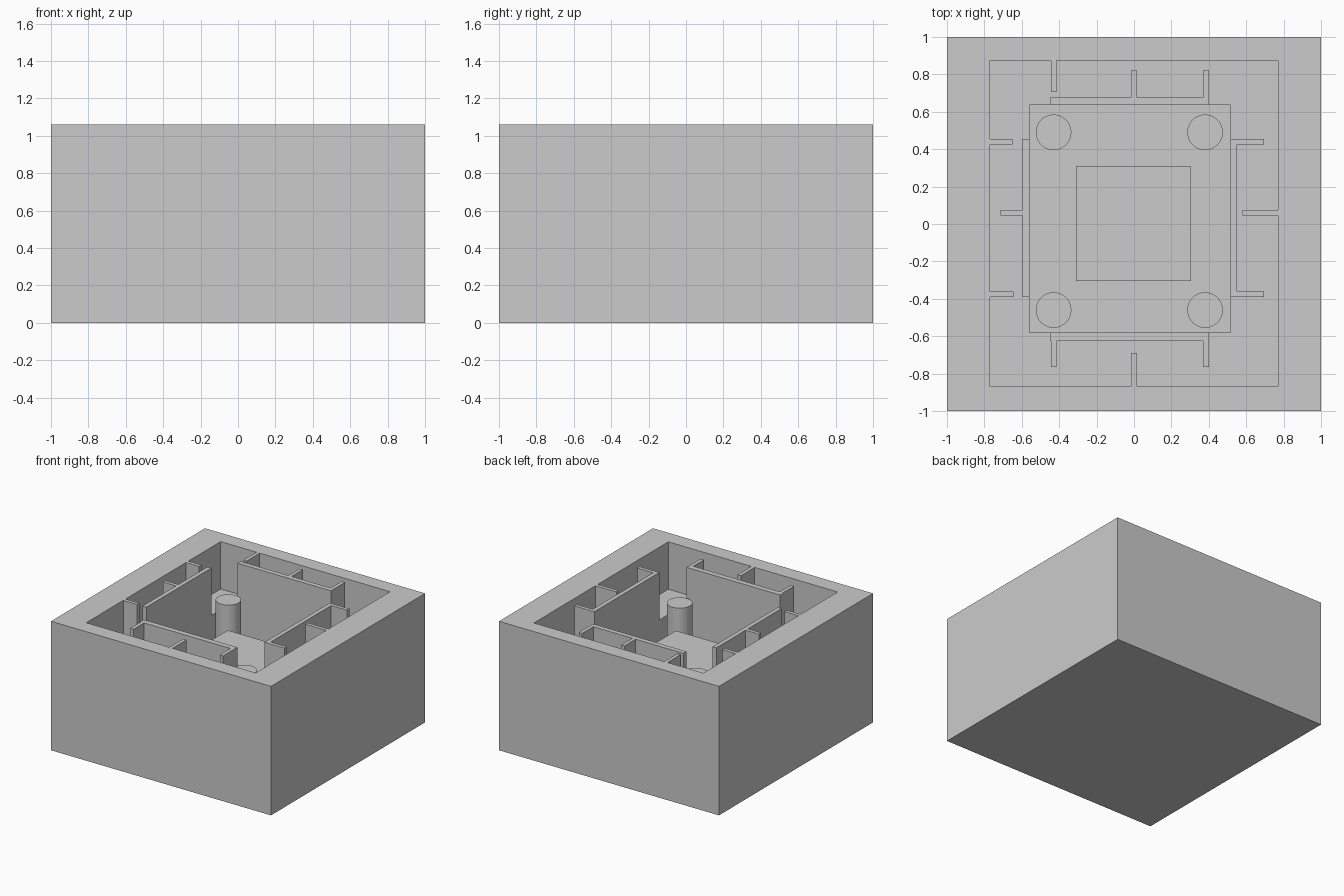
import bpy
import bmesh

cube = bpy.data.objects.get("Cube")
if cube:
    bpy.data.objects.remove(cube, do_unlink=True)

TOP, LEDGE, FLOOR, POST_TOP = 1.06, 0.67, 0.42, 0.82

grey = bpy.data.materials.new("light grey")
grey.use_nodes = True
colour = (0.6, 0.6, 0.6, 1)
grey.diffuse_color = colour
grey.node_tree.nodes["Principled BSDF"].inputs["Base Color"].default_value = colour


def finish(name, bm):
    bmesh.ops.recalc_face_normals(bm, faces=bm.faces)
    mesh = bpy.data.meshes.new(name)
    bm.to_mesh(mesh)
    bm.free()
    mesh.materials.append(grey)
    obj = bpy.data.objects.new(name, mesh)
    bpy.context.collection.objects.link(obj)
    return obj


def stepped_box(name, levels):
    """Bridge a chain of rectangles (x0, x1, y0, y1, z) and cap both ends."""
    bm = bmesh.new()
    rings = [[bm.verts.new((x, y, z)) for x, y in ((x0, y0), (x1, y0), (x1, y1), (x0, y1))]
             for x0, x1, y0, y1, z in levels]
    for a, b in zip(rings, rings[1:]):
        for i in range(4):
            j = (i + 1) % 4
            bm.faces.new((a[i], a[j], b[j], b[i]))
    bm.faces.new(rings[0])
    bm.faces.new(rings[-1])
    return finish(name, bm)


def box(name, x0, x1, y0, y1, z0=LEDGE, z1=TOP):
    return stepped_box(name, [(x0, x1, y0, y1, z0), (x0, x1, y0, y1, z1)])


# Thick outer block with a stepped cavity: ledge, then a deeper pocket
outer = (-1, 1, -1, 1)
cavity = (-0.77, 0.77, -0.87, 0.875)
pocket = (-0.56, 0.515, -0.58, 0.635)
stepped_box("outer_block", [outer + (0,), outer + (TOP,), cavity + (TOP,),
                            cavity + (LEDGE,), pocket + (LEDGE,), pocket + (FLOOR,)])

# Square pad in the middle of the pocket
box("centre_pad", -0.31, 0.305, -0.305, 0.31, FLOOR, LEDGE)

# Thin walls standing along the pocket edges
box("back_wall", -0.45, 0.4, 0.635, 0.675)
box("front_wall", -0.45, 0.4, -0.625, -0.58)
box("right_wall", -0.595, -0.56, -0.39, 0.455)
box("left_wall", 0.515, 0.55, -0.39, 0.455)

# Ribs in the front and back channels: centre x, start y, end y
T = 0.015
for name, x, y0, y1 in (
        ("back_rib_right", -0.43, 0.705, 0.875),
        ("back_rib_middle", 0, 0.675, 0.82),
        ("back_rib_left", 0.385, 0.675, 0.82),
        ("front_rib_right", -0.43, -0.765, -0.625),
        ("front_rib_middle", 0, -0.87, -0.69),
        ("front_rib_left", 0.385, -0.765, -0.625)):
    box(name, x - T, x + T, y0, y1)

# Ribs in the side channels: centre y, start x, end x
for name, y, x0, x1 in (
        ("right_rib_back", 0.44, -0.77, -0.65),
        ("right_rib_middle", 0.06, -0.715, -0.595),
        ("right_rib_front", -0.375, -0.77, -0.645),
        ("left_rib_back", 0.44, 0.55, 0.695),
        ("left_rib_middle", 0.06, 0.58, 0.77),
        ("left_rib_front", -0.375, 0.55, 0.695)):
    box(name, x0, x1, y - T, y + T)

# Four round posts in the pocket corners
for side, x in (("right", -0.43), ("left", 0.38)):
    for end, y in (("front", -0.46), ("back", 0.49)):
        bpy.ops.mesh.primitive_cylinder_add(vertices=48, radius=0.095, depth=POST_TOP - FLOOR,
                                            location=(x, y, (POST_TOP + FLOOR) / 2))
        post = bpy.context.object
        post.name = f"{end}_{side}_post"
        post.data.materials.append(grey)
        bpy.ops.object.shade_smooth_by_angle()
